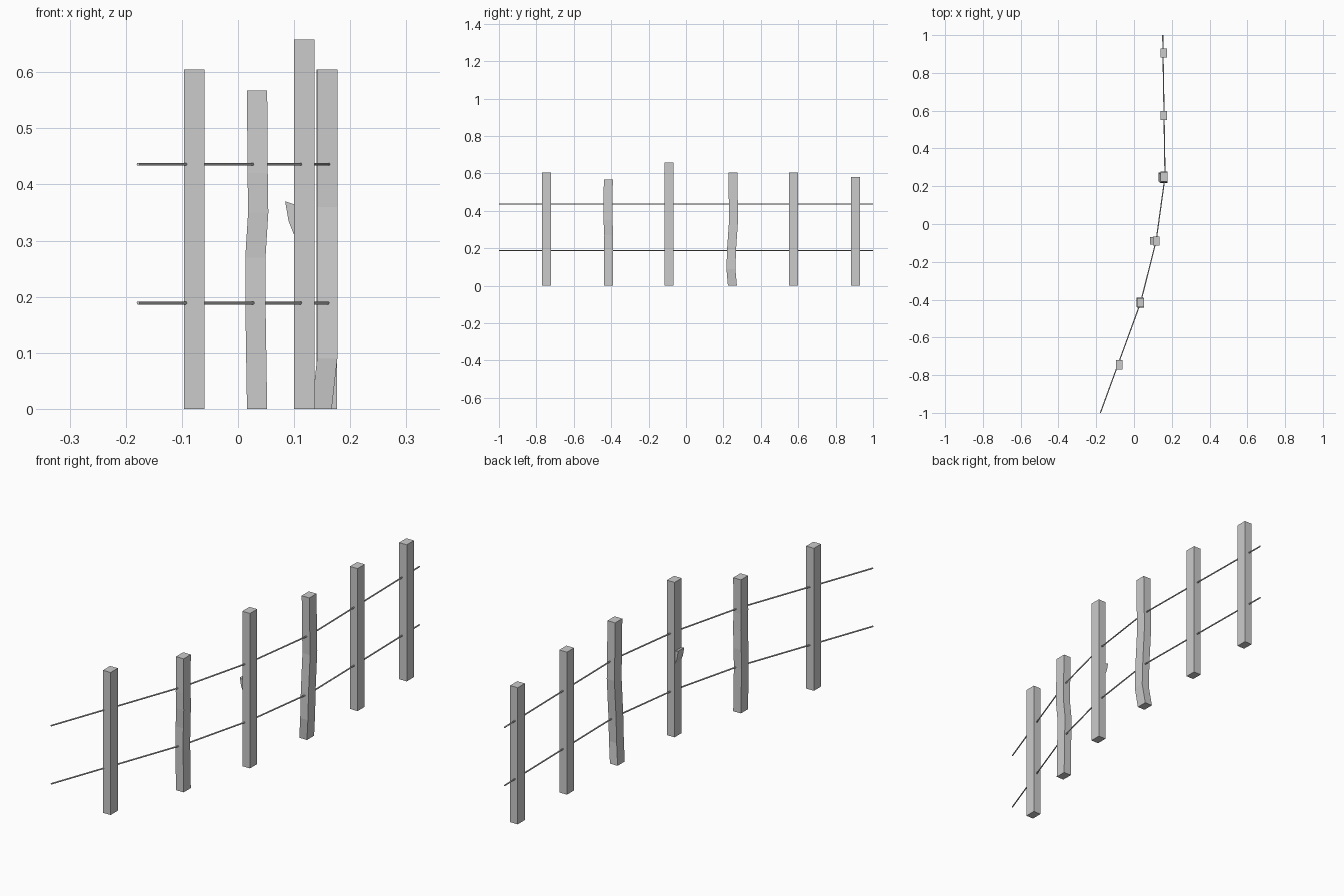
import bpy
import bmesh
from mathutils import Vector

cube = bpy.data.objects.get("Cube")
if cube:
    bpy.data.objects.remove(cube, do_unlink=True)

grey = bpy.data.materials.new("weathered grey")
grey.use_nodes = True
colour = (0.6, 0.6, 0.6, 1)
grey.diffuse_color = colour
grey.node_tree.nodes["Principled BSDF"].inputs["Base Color"].default_value = colour


def loft(name, rings):
    """Join matching rings of points into a closed solid."""
    bm = bmesh.new()
    loops = [[bm.verts.new(p) for p in ring] for ring in rings]
    n = len(loops[0])
    for low, high in zip(loops, loops[1:]):
        for i in range(n):
            j = (i + 1) % n
            bm.faces.new((low[i], low[j], high[j], high[i]))
    bm.faces.new(loops[0][::-1])
    bm.faces.new(loops[-1])
    bmesh.ops.recalc_face_normals(bm, faces=bm.faces)
    mesh = bpy.data.meshes.new(name)
    bm.to_mesh(mesh)
    bm.free()
    mesh.materials.append(grey)
    obj = bpy.data.objects.new(name, mesh)
    bpy.context.scene.collection.objects.link(obj)
    return obj


def post(name, x, y, height, bends=()):
    """Square post; bends are (z, x shift, y shift) steps between its ends."""
    steps = list(bends) or [(0, 0, 0)]
    steps.append((height, 0, 0))
    rings = []
    for z, dx, dy in steps:
        rings.append([(x + dx + sx * 0.018, y + dy + sy * 0.024, z)
                      for sx, sy in ((-1, -1), (1, -1), (1, 1), (-1, 1))])
    return loft(name, rings)


# Straight posts
post("first_post", -0.078, -0.745, 0.605)
post("third_post", 0.118, -0.09, 0.658)
post("fifth_post", 0.158, 0.575, 0.605)
post("sixth_post", 0.158, 0.905, 0.58)

# Warped posts
post("second_post", 0.034, -0.415, 0.567,
     [(0, 0, 0), (0.19, -0.003, 0), (0.27, -0.003, 0.002),
      (0.35, 0.002, -0.002), (0.42, 0.001, -0.003)])
post("fourth_post", 0.159, 0.25, 0.605,
     [(0, -0.01, -0.002), (0.09, 0, -0.01), (0.2, 0, -0.006),
      (0.36, 0, 0.005), (0.44, 0, 0.003)])

# Splinter peeling off the third post
outline = [(0.102, 0.305), (0.09, 0.335), (0.084, 0.37), (0.102, 0.364)]
loft("splinter", [[(x, y, z) for x, z in outline] for y in (-0.108, -0.068)])

# Two wires strung through the posts
route = [(-0.178, -1), (0.035, -0.415), (0.117, -0.09),
         (0.164, 0.25), (0.159, 0.575), (0.152, 1)]
for name, z in (("lower_wire", 0.189), ("upper_wire", 0.436)):
    curve = bpy.data.curves.new(name, "CURVE")
    curve.dimensions = "3D"
    curve.bevel_depth = 0.003
    curve.bevel_resolution = 1
    curve.use_fill_caps = True
    spline = curve.splines.new("POLY")
    spline.points.add(len(route) - 1)
    for point, (x, y) in zip(spline.points, route):
        point.co = Vector((x, y, z, 1))
    curve.materials.append(grey)
    wire = bpy.data.objects.new(name, curve)
    bpy.context.scene.collection.objects.link(wire)
